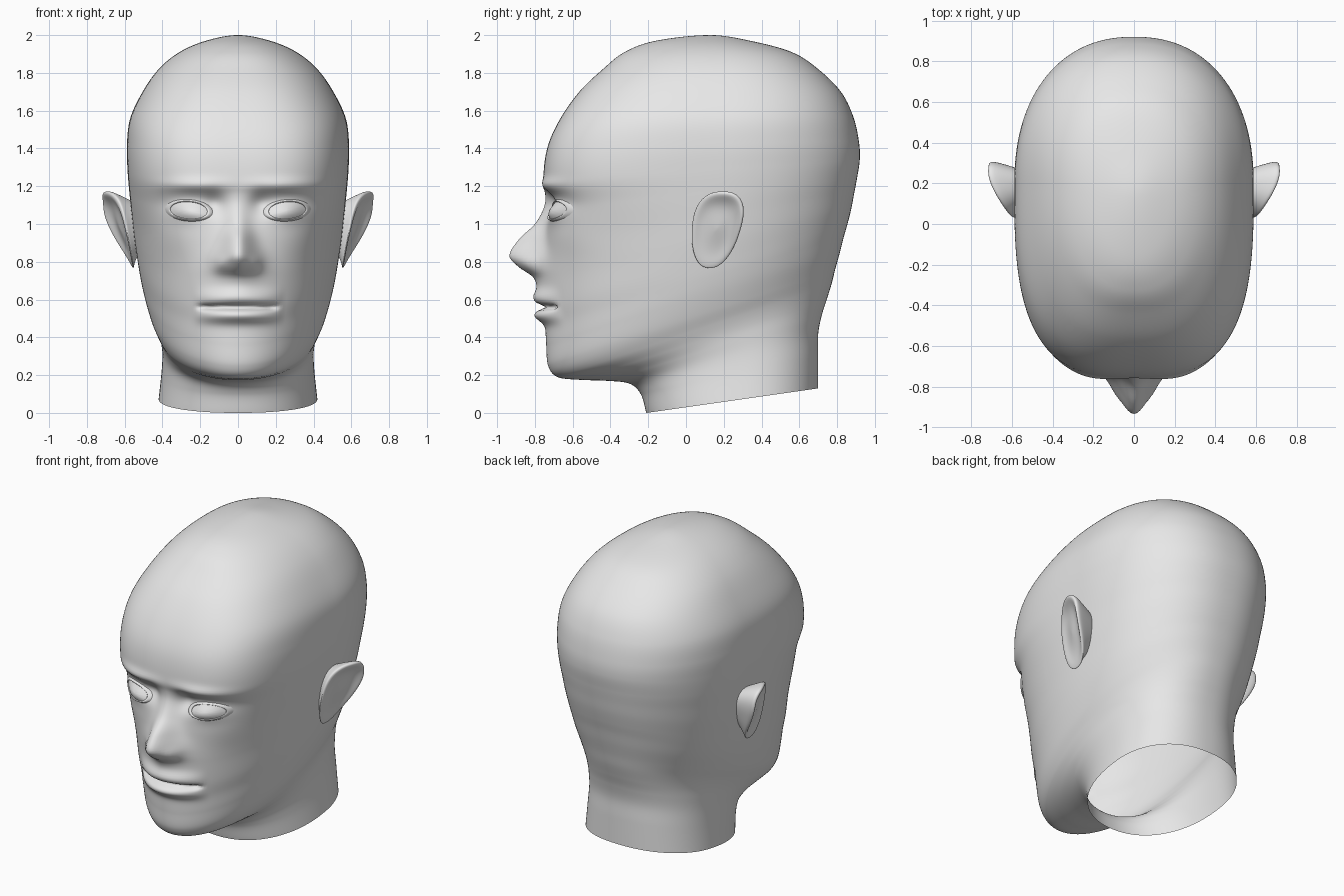
import bpy, bmesh, math
from mathutils import Vector
from mathutils.bvhtree import BVHTree

cube = bpy.data.objects.get("Cube")
if cube:
    bpy.data.objects.remove(cube, do_unlink=True)

clay = bpy.data.materials.new("clay grey")
clay.use_nodes = True
clay.diffuse_color = (0.8, 0.8, 0.8, 1)
shader = next(n for n in clay.node_tree.nodes if n.type == "BSDF_PRINCIPLED")
shader.inputs["Base Color"].default_value = clay.diffuse_color


def loft(name, rings, mirrored=False, cap=True):
    """Skin a list of closed rings; the last one may be capped."""
    bm = bmesh.new()
    loops = [[bm.verts.new(p) for p in ring] for ring in rings]
    for low, high in zip(loops, loops[1:]):
        for i in range(len(low)):
            j = (i + 1) % len(low)
            bm.faces.new((low[i], low[j], high[j], high[i]))
    if cap:
        bm.faces.new(loops[-1])
    bmesh.ops.recalc_face_normals(bm, faces=bm.faces)
    mesh = bpy.data.meshes.new(name)
    bm.to_mesh(mesh)
    bm.free()
    mesh.materials.append(clay)
    obj = bpy.data.objects.new(name, mesh)
    bpy.context.collection.objects.link(obj)
    mesh.shade_smooth()
    if mirrored:
        obj.modifiers.new("both sides", "MIRROR")
    return obj


def spline(points, i, t):
    """Catmull-Rom blend between rows i + 1 and i + 2."""
    a, b, c, d = points[i:i + 4]
    return [q + 0.5 * t * (r - p + t * (2 * p - 5 * q + 4 * r - s + t * (3 * (q - r) + s - p)))
            for p, q, r, s in zip(a, b, c, d)]


def ramp(value, low, high):
    t = min(max((value - low) / (high - low), 0), 1)
    return t * t * (3 - 2 * t)


def bump(x, z, cx, cz, sx, sz):
    return math.exp(-((x - cx) / sx) ** 2 - ((z - cz) / sz) ** 2)


# Nose: height, forward reach, half width
NOSE = [(1.25, 0, .07), (1.17, 0, .07), (1.09, .02, .06), (1.0, .06, .065), (.92, .135, .075),
        (.83, .18, .095), (.77, .125, .105), (.72, .05, .11), (.65, .02, .11), (.58, 0, .11), (.5, 0, .11)]


def nose(x, z):
    for i in range(len(NOSE) - 3):
        top, low = NOSE[i + 1][0], NOSE[i + 2][0]
        if low <= z <= top:
            _, reach, width = spline(NOSE, i, (top - z) / (top - low))
            return reach * math.exp(-(x / width) ** 2)
    return 0


def face_relief(x, z):
    """Forward displacement of the face."""
    x = abs(x)
    d = nose(x, z)
    d += 0.022 * bump(x, z, .09, .79, .035, .04)          # nostril wings
    d += 0.022 * bump(x, z, .23, 1.205, .17, .035)        # brow
    d -= 0.045 * bump(x, z, .23, 1.11, .15, .065)         # eye socket
    d -= 0.025 * bump(x, z, .12, 1.11, .05, .06)          # inner corner
    d += 0.038 * bump(x, z, .26, 1.075, .1, .06)          # eyeball under the lids
    d += 0.012 * bump(x, z, .36, .92, .12, .1)            # cheekbone
    lips = max(0, 1 - (x / .24) ** 2)
    d += lips * 0.045 * bump(0, z, 0, .605, 1, .045)      # upper lip
    d += lips * 0.05 * bump(0, z, 0, .515, 1, .038)       # lower lip
    d -= 0.042 * ramp(.23 - x, 0, .06) * bump(0, z, 0, .56, 1, .014)  # mouth line
    return d


# Head sections: front z, back z, front y, back y, half width, front squareness
SECTIONS = [
    (0, .13, -.21, .70, .42, 2.2),
    (.1, .3, -.24, .70, .405, 2.2),
    (.155, .42, -.3, .70, .4, 2.1),
    (.17, .52, -.42, .72, .405, 2),
    (.175, .6, -.56, .745, .415, 2),
    (.19, .68, -.68, .77, .435, 2),
    (.25, .76, -.73, .79, .465, 2),
    (.36, .85, -.74, .815, .495, 2),
    (.455, .93, -.745, .835, .515, 2),
    (.56, 1, -.755, .855, .53, 2.05),
    (.72, 1.08, -.76, .875, .548, 2.1),
    (.9, 1.16, -.75, .89, .562, 2.3),
    (1.08, 1.24, -.735, .905, .575, 2.7),
    (1.23, 1.34, -.755, .92, .585, 3),
    (1.4, 1.44, -.735, .915, .588, 3),
    (1.55, 1.57, -.67, .885, .57, 2.9),
    (1.7, 1.7, -.565, .82, .505, 2.7),
    (1.82, 1.82, -.44, .7, .42, 2.5),
    (1.91, 1.91, -.325, .56, .31, 2.3),
    (1.97, 1.97, -.16, .34, .17, 2.1),
    (2, 2, .128, .132, .002, 2),
]


def head_ring(section, half=100):
    zf, zb, yf, yb, width, square = section
    mid = yf + 0.56 * (yb - yf)
    ring = []
    for k in range(-half, half):
        u = abs(k) / half
        angle = math.pi * u * (0.5 + 0.5 * u)
        c, s = math.cos(angle), math.sin(angle)
        reach, n = (mid - yf, square) if c > 0 else (yb - mid, 2.25)
        r = (abs(c / reach) ** n + abs(s / width) ** n) ** (-1 / n)
        x, y = math.copysign(r * s, k), mid - r * c
        z = zf + (zb - zf) * (y - yf) / (yb - yf)
        if y < -0.2 and 0.3 < z < 1.5:
            y -= face_relief(x, z)
        ring.append((x, y, z))
    return ring


# Head and open neck
first = [2 * a - b for a, b in zip(SECTIONS[0], SECTIONS[1])]
last = [2 * a - b for a, b in zip(SECTIONS[-1], SECTIONS[-2])]
last[:2] = SECTIONS[-2][:2]
rows = [first] + SECTIONS + [last]
STEPS = 12
rings = [head_ring(spline(rows, i, k / STEPS))
         for i in range(len(SECTIONS) - 1) for k in range(STEPS)]
rings.append(head_ring(SECTIONS[-1]))
head = loft("head", rings)
tree = BVHTree.FromPolygons([v.co for v in head.data.vertices],
                            [p.vertices for p in head.data.polygons])


def skin(x, z):
    return tree.ray_cast(Vector((x, -2, z)), Vector((0, 1, 0)))[0].y


# Eyes: almond patches laid on the lids, framed by a soft rim
def eye_ring(scale, lift, count=48):
    ring = []
    for k in range(count):
        a = math.tau * k / count
        x = .26 + .1 * scale * math.cos(a)
        z = 1.072 + .046 * scale * math.sin(a) + .006 * scale * math.cos(a)
        ring.append((x, skin(x, z) - lift, z))
    return ring


loft("eyeball", [eye_ring(s, .005 + .012 * (1 - s * s)) for s in (1, .8, .6, .4, .2, .02)], True)
loft("eyelid", [eye_ring(s, lift) for s, lift in
                ((1.3, -.004), (1.2, .006), (1.1, .013), (1.03, .014), (.98, .009), (.97, -.004))],
     True, cap=False)


# Ears: bowl-shaped flange that swings outward toward its rear rim
def ear_ring(scale, height, count=56):
    ring = []
    for k in range(count):
        a = math.tau * k / count
        c, s = math.cos(a), math.sin(a)
        v = math.copysign(abs(s) ** 0.85, s) * scale
        half = 0.13 + 0.025 * v
        y = 0.16 + 0.035 * v + half * math.copysign(abs(c) ** 0.85, c) * scale
        z = 0.97 + 0.205 * v
        flare = 0.135 * ramp(y, -.08, .27) * ramp(z, .68, 1.08)
        base = 0.535 + 0.09 * (z - .77)
        ring.append((base + flare * height + 0.012 * min(height, 1), y, z))
    return ring


ear_profile = ((.6, -.5), (.72, -.1), (.85, .3), (.96, .7), (1, .9), (.98, 1), (.92, 1.03),
               (.85, .97), (.75, .85), (.6, .72), (.4, .68), (.2, .7), (.02, .72))
ear = loft("ear", [ear_ring(s, h) for s, h in ear_profile], True)
ear.modifiers.new("soften", "SUBSURF").render_levels = 1
